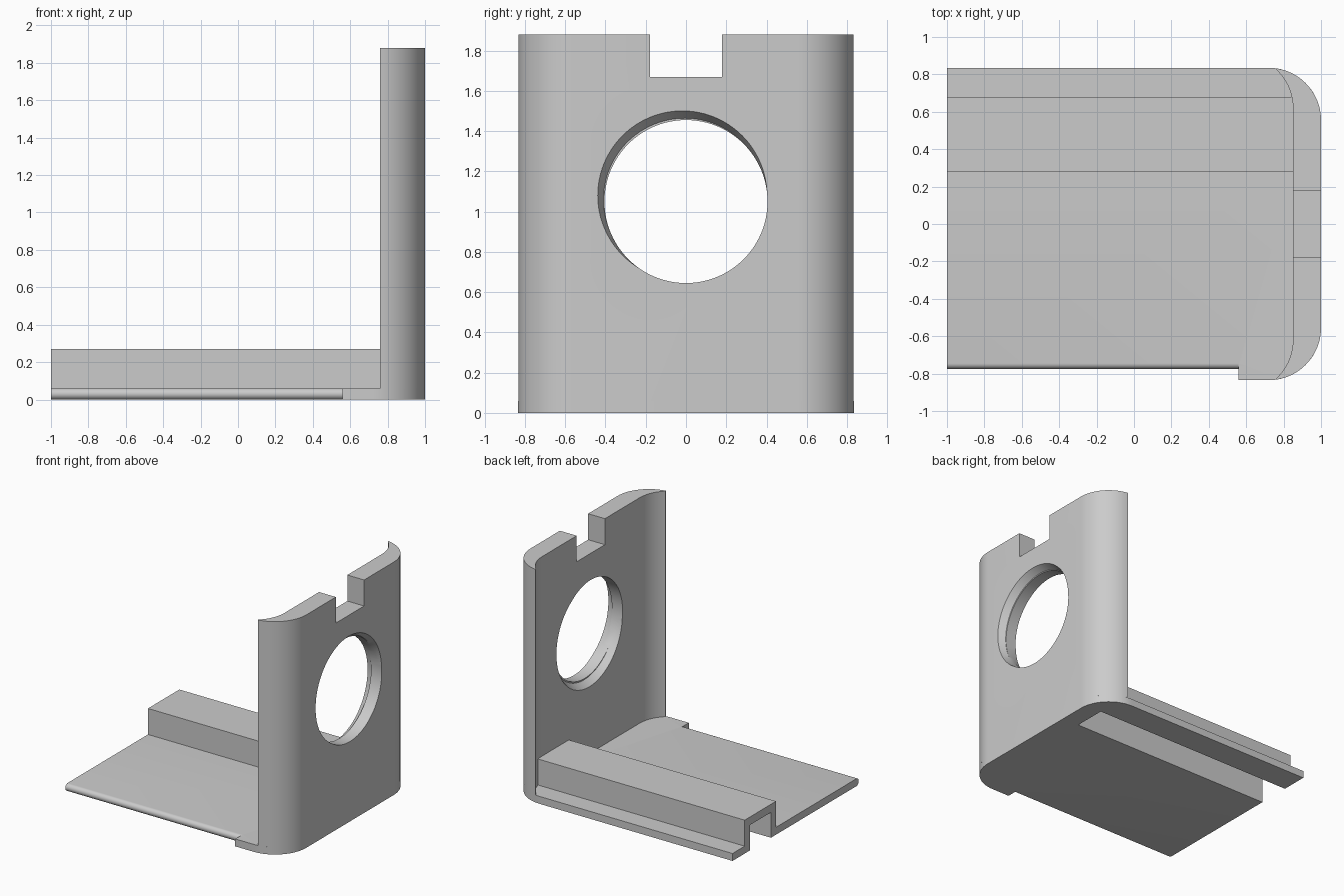
import bpy, bmesh
from math import sin, cos, pi, radians

cube = bpy.data.objects.get("Cube")
if cube:
    bpy.data.objects.remove(cube, do_unlink=True)

gray = bpy.data.materials.new("plain gray")
gray.use_nodes = True
gray.diffuse_color = (0.6, 0.6, 0.6, 1)
gray.node_tree.nodes["Principled BSDF"].inputs["Base Color"].default_value = (0.6, 0.6, 0.6, 1)


def loft(name, rings):
    """Solid skinned through matching rings of points, capped at both ends."""
    bm = bmesh.new()
    loops = [[bm.verts.new(p) for p in ring] for ring in rings]
    n = len(loops[0])
    for a, b in zip(loops, loops[1:]):
        for i in range(n):
            j = (i + 1) % n
            bm.faces.new((a[i], a[j], b[j], b[i]))
    bm.faces.new(loops[0])
    bm.faces.new(loops[-1])
    bmesh.ops.recalc_face_normals(bm, faces=bm.faces)
    mesh = bpy.data.meshes.new(name)
    bm.to_mesh(mesh)
    bm.free()
    mesh.materials.append(gray)
    ob = bpy.data.objects.new(name, mesh)
    bpy.context.collection.objects.link(ob)
    return ob


def prism(name, outline, z0, z1):
    return loft(name, [[(x, y, z) for x, y in outline] for z in (z0, z1)])


def box(name, x0, x1, y0, y1, z0, z1):
    return prism(name, [(x0, y0), (x1, y0), (x1, y1), (x0, y1)], z0, z1)


def circle(x, y, z, r, n=96):
    return [(x, y + r * cos(2 * pi * i / n), z + r * sin(2 * pi * i / n)) for i in range(n)]


def arc(cx, cy, r, a0, a1, n=20):
    angles = [radians(a0 + (a1 - a0) * i / n) for i in range(n + 1)]
    return [(cx + r * cos(a), cy + r * sin(a)) for a in angles]


def combine(target, tool, operation):
    mod = target.modifiers.new(operation, 'BOOLEAN')
    mod.operation, mod.object, mod.solver = operation, tool, 'EXACT'
    bpy.context.view_layer.objects.active = target
    bpy.ops.object.modifier_apply(modifier=mod.name)
    bpy.data.objects.remove(tool, do_unlink=True)


END, SIDE, LIP, THICK, HEIGHT = 1.0, 0.835, -0.745, 0.06, 1.88
R = 0.28
CORNER = (END - R, SIDE - R)

# Base plate with two rounded corners and a small foot tab
plan = [(-END, SIDE), (-END, LIP), (0.56, LIP), (0.56, -SIDE)]
plan += arc(CORNER[0], -CORNER[1], R, -90, 0) + arc(*CORNER, R, 0, 90)
base = prism("base_plate", plan, 0, THICK)

# Rounded front lip of the plate
lip = loft("lip", [circle(x, LIP, THICK / 2, THICK / 2, 24) for x in (-END, 0.57)])
combine(base, lip, 'UNION')

# Hollow raised rail, open underneath and at its free end
combine(base, box("rail", -END, 0.86, 0.28, 0.68, 0.01, 0.27), 'UNION')
combine(base, box("channel", -1.1, 0.85, 0.345, 0.615, -0.1, 0.205), 'DIFFERENCE')

# Upright wall: outer and inner curves meet at thin side edges
half = arc(*CORNER, R, 0, 81.8) + arc(0.57, 0.62, R, 47.3, 0)
wall = prism("upright_wall", half + [(x, -y) for x, y in reversed(half)], THICK, HEIGHT)

# Notch in the top edge
combine(wall, box("notch", 0.5, 1.2, -0.18, 0.18, 1.67, 2), 'DIFFERENCE')

# Round opening with an off-centre flare on each side
combine(wall, loft("bore", [circle(x, 0, 1.05, 0.405) for x in (0.7, 1.2)]), 'DIFFERENCE')
for side in (1, -1):
    stations = [(0.02, 0.01, 0.404), (0.077, 0.031, 0.421), (0.1, 0.04, 0.428)]
    flare = [circle(0.925 + side * d, -side * s * 0.6, 1.05 + side * s, r)
             for d, s, r in stations]
    combine(wall, loft("flare", flare), 'DIFFERENCE')

# Smooth the curves, keep the edges sharp
for ob in (base, wall):
    bpy.ops.object.select_all(action='DESELECT')
    ob.select_set(True)
    bpy.context.view_layer.objects.active = ob
    bpy.ops.object.shade_smooth_by_angle(angle=radians(30))
